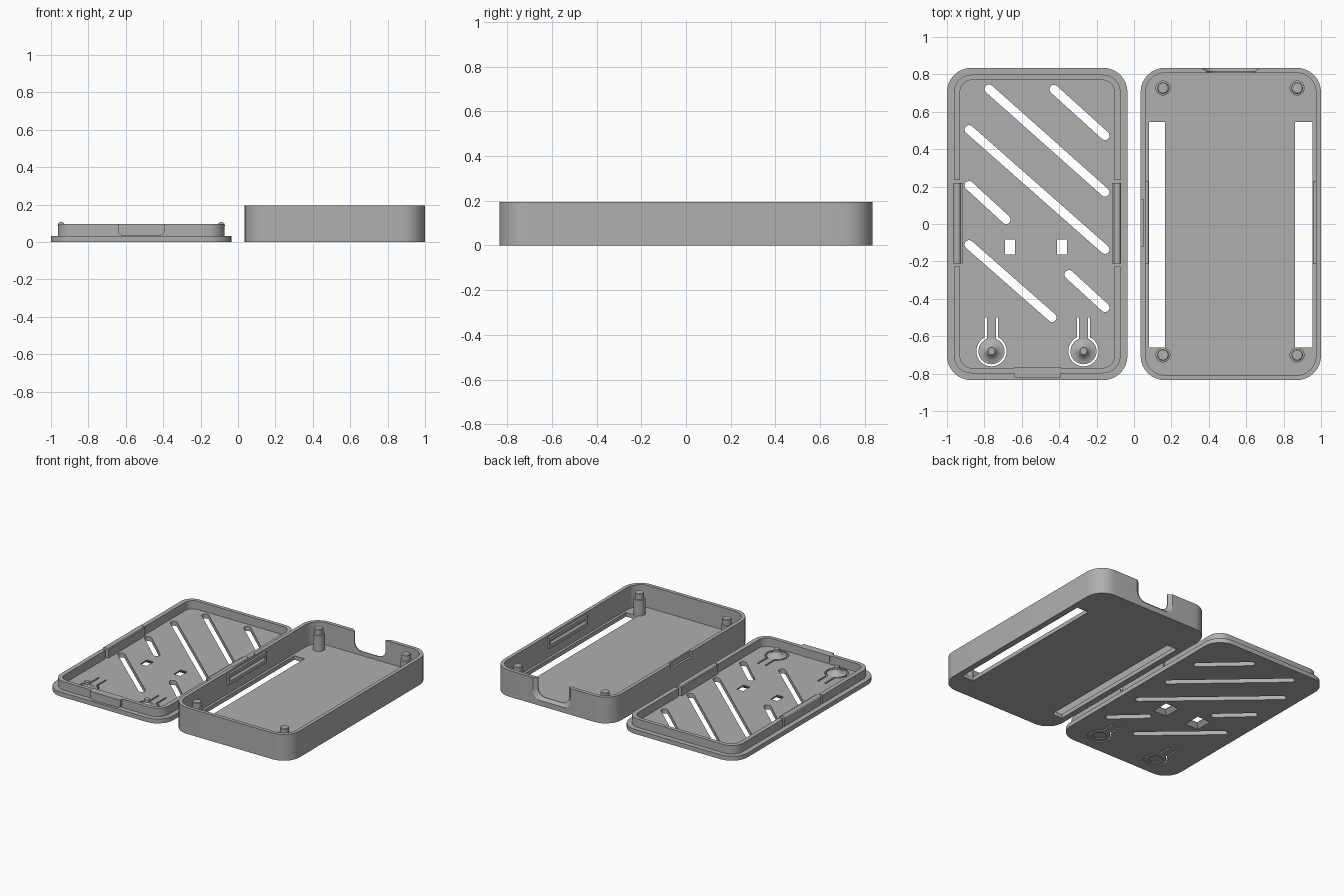
import bpy, bmesh
from math import sin, cos, pi, acos, atan2
from mathutils import Vector

old = bpy.data.objects.get("Cube")
if old:
    bpy.data.objects.remove(old, do_unlink=True)

GREY = (0.43, 0.43, 0.43, 1)
mat = bpy.data.materials.new("plain grey")
mat.use_nodes = True
mat.diffuse_color = GREY
bsdf = next(n for n in mat.node_tree.nodes if n.type == "BSDF_PRINCIPLED")
bsdf.inputs["Base Color"].default_value = GREY

parts = []
H = 0.195      # tray height
T = 0.03       # floor thickness
LIP = 0.095    # top of the lid lip
CX = 0.5175    # centre of each half
HALF_X, HALF_Y = 0.4825, 0.835


# ---------- helpers ----------
def loft(name, rings):
    """Solid through matching rings of 3D points, capped at both ends."""
    bm = bmesh.new()
    loops = [[bm.verts.new(p) for p in ring] for ring in rings]
    n = len(loops[0])
    for a, b in zip(loops, loops[1:]):
        for i in range(n):
            j = (i + 1) % n
            bm.faces.new((a[i], a[j], b[j], b[i]))
    bm.faces.new(loops[0])
    bm.faces.new(loops[-1])
    bmesh.ops.recalc_face_normals(bm, faces=bm.faces)
    mesh = bpy.data.meshes.new(name)
    bm.to_mesh(mesh)
    bm.free()
    mesh.materials.append(mat)
    obj = bpy.data.objects.new(name, mesh)
    bpy.context.collection.objects.link(obj)
    parts.append(obj)
    return obj


def prism(name, pts, z0, z1):
    return loft(name, [[(x, y, z) for x, y in pts] for z in (z0, z1)])


def arc(cx, cy, r, a0, a1, n=8):
    return [(cx + r * cos(a0 + (a1 - a0) * i / n), cy + r * sin(a0 + (a1 - a0) * i / n))
            for i in range(n + 1)]


def rounded(cx, hx, hy, r):
    pts = []
    for k, (sx, sy) in enumerate(((1, 1), (-1, 1), (-1, -1), (1, -1))):
        pts += arc(cx + sx * (hx - r), sy * (hy - r), r, k * pi / 2, (k + 1) * pi / 2)
    return pts


def box(name, x0, x1, y0, y1, z0, z1):
    return prism(name, [(x0, y0), (x1, y0), (x1, y1), (x0, y1)], z0, z1)


def turned(name, cx, cy, profile, n=32):
    return loft(name, [[(cx + r * cos(2 * pi * i / n), cy + r * sin(2 * pi * i / n), z)
                        for i in range(n)] for r, z in profile])


def rod(name, cx, y0, y1, cz, r, n=16):
    return loft(name, [[(cx + r * cos(2 * pi * i / n), y, cz + r * sin(2 * pi * i / n))
                        for i in range(n)] for y in (y0, y1)])


def cut(obj, cutters):
    """Subtract the cutters, then discard them."""
    for c in cutters:
        c.hide_render = True
        mod = obj.modifiers.new("cut", "BOOLEAN")
        mod.operation, mod.solver, mod.object = "DIFFERENCE", "EXACT", c
    bpy.context.view_layer.update()
    dg = bpy.context.evaluated_depsgraph_get()
    mesh = bpy.data.meshes.new_from_object(obj.evaluated_get(dg))
    obj.modifiers.clear()
    obj.data = mesh
    for c in cutters:
        parts.remove(c)
        bpy.data.objects.remove(c, do_unlink=True)


# ---------- tray ----------
tray = prism("tray", rounded(CX, HALF_X, HALF_Y, 0.13), 0, H)
cutters = [prism("cavity", rounded(CX, HALF_X - 0.027, HALF_Y - 0.027, 0.103), T, H + 0.1)]
for x0, x1 in ((0.08, 0.165), (0.86, 0.955)):
    cutters.append(box("floor_slot", x0, x1, -0.66, 0.545, -0.1, T + 0.01))
# fingernail notch on the outer edge of the rim
cutters.append(box("nail_notch", 0, 0.05, -0.12, 0.13, H - 0.04, H + 0.1))


# flared U-shaped port opening in the back wall
def u_ring(y, half, floor, r=0.06):
    pts = [(CX - half, H + 0.1)]
    pts += arc(CX - half + r, floor + r, r, pi, 1.5 * pi)
    pts += arc(CX + half - r, floor + r, r, 1.5 * pi, 2 * pi)
    pts.append((CX + half, H + 0.1))
    return [(x, y, z) for x, z in pts]


cutters.append(loft("port", [u_ring(0.75, 0.128, 0.06), u_ring(0.815, 0.128, 0.06),
                             u_ring(0.84, 0.162, 0.035)]))
cut(tray, cutters)

# stepped screw posts
for x in (0.155, 0.872):
    for y in (0.727, -0.7):
        turned("post", x, y, [(0.04, T - 0.01), (0.04, 0.145), (0.031, 0.147),
                              (0.031, 0.185), (0.027, 0.19)])

# grooved catches on the inside of the long walls
for s in (-1, 1):
    wall = CX + s * (HALF_X - 0.02)
    edge = CX + s * (HALF_X - 0.042)
    catch = box("catch", min(wall, edge), max(wall, edge), -0.215, 0.23, 0.1, 0.18)
    cut(catch, [rod("groove", edge, -0.205, 0.22, 0.14, 0.014)])

# ---------- lid ----------
lid = prism("lid_plate", rounded(-CX, HALF_X, HALF_Y, 0.13), 0, T + 0.003)
cutters = []
# diagonal vents with round ends
VENTS = (((-0.775, 0.722), (-0.155, 0.17)), ((-0.428, 0.72), (-0.155, 0.473)),
         ((-0.882, 0.505), (-0.155, -0.136)), ((-0.882, 0.206), (-0.684, 0.024)),
         ((-0.882, -0.11), (-0.438, -0.5)), ((-0.348, -0.27), (-0.155, -0.447)))
for a, b in VENTS:
    t = atan2(b[1] - a[1], b[0] - a[0])
    pts = arc(*a, 0.024, t + pi / 2, t + 1.5 * pi) + arc(*b, 0.024, t - pi / 2, t + pi / 2)
    cutters.append(prism("vent", pts, -0.1, 0.1))
# square light holes that widen toward the outside
for x in (-0.663, -0.385):
    rings = []
    for hx, hy, z in ((0.055, 0.065, -0.01), (0.055, 0.065, 0), (0.027, 0.04, T), (0.027, 0.04, 0.05)):
        rings.append([(x + sx * hx, -0.123 + sy * hy, z)
                      for sx, sy in ((-1, -1), (1, -1), (1, 1), (-1, 1))])
    cutters.append(loft("light_hole", rings))
# keyhole gaps that leave a springy tongue for each button
BUTTONS = (-0.762, -0.27)
BY = -0.68
for x in BUTTONS:
    def side(r, w):
        a = acos(w / r)
        return [(x - w, BY + 0.18)] + arc(x, BY, r, pi - a, 2 * pi + a, 32) + [(x + w, BY + 0.18)]
    cutters.append(prism("button_gap", side(0.081, 0.036) + side(0.07, 0.025)[::-1], -0.1, 0.1))
    cutters.append(turned("button_dimple", x, BY, [(0.045, -0.01), (0.045, 0.008)]))
cut(lid, cutters)

# button cones with plungers on the inner side
for x in BUTTONS:
    turned("button", x, BY, [(0.064, 0.025), (0.064, 0.033), (0.048, 0.038), (0.034, 0.047),
                             (0.025, 0.06), (0.02, 0.066), (0.02, 0.085)])

# lip, split by thin gaps beside the side clips
lip = prism("lid_lip", rounded(-CX, HALF_X - 0.037, HALF_Y - 0.037, 0.093), T - 0.005, LIP)
cut(lip, [prism("lip_inside", rounded(-CX, HALF_X - 0.07, HALF_Y - 0.065, 0.065), 0, 0.2),
          box("clip_gap", -2, 0, 0.218, 0.235, T + 0.003, 0.2),
          box("clip_gap", -2, 0, -0.228, -0.21, T + 0.003, 0.2)])

# side clips with a round snap bead
for s in (-1, 1):
    xs = sorted((-CX + s * 0.4455, -CX + s * 0.4))
    box("side_clip", *xs, -0.21, 0.218, T - 0.005, LIP)
    rod("snap_bead", -CX + s * 0.428, -0.21, 0.218, 0.088, 0.019)

# tab on the front that closes the top of the port
u = arc(-CX - 0.1, T + 0.03, 0.025, pi, 1.5 * pi) + arc(-CX + 0.1, T + 0.03, 0.025, 1.5 * pi, 2 * pi)
u = [(-CX - 0.125, LIP)] + u + [(-CX + 0.125, LIP)]
loft("port_tab", [[(x, y, z) for x, z in u] for y in (-0.82, -0.765)])

# ---------- shading ----------
bpy.ops.object.select_all(action="DESELECT")
for o in parts:
    o.select_set(True)
bpy.context.view_layer.objects.active = parts[0]
bpy.ops.object.shade_smooth_by_angle(angle=pi / 6)
